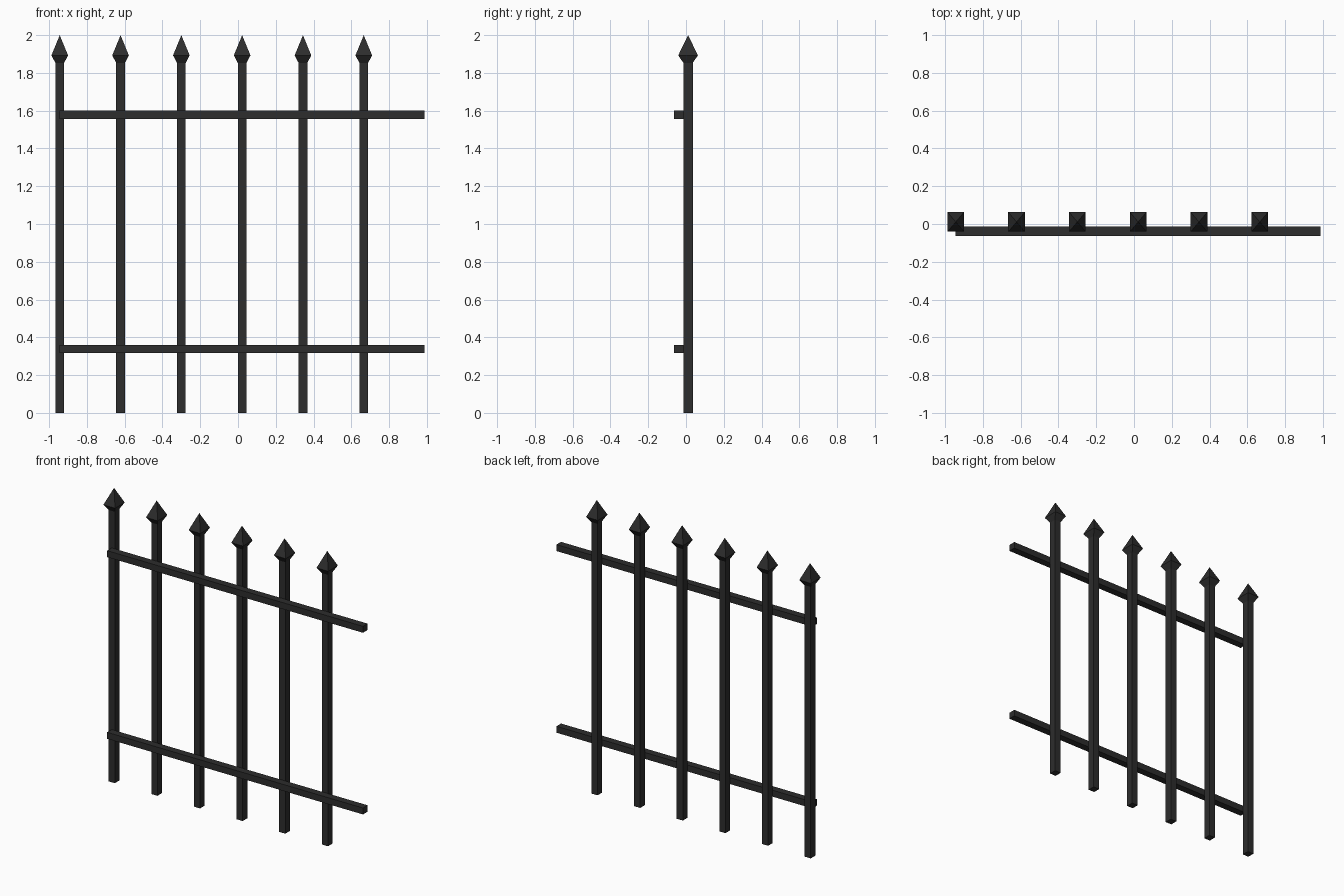
import bpy, bmesh

if "Cube" in bpy.data.objects:
    bpy.data.objects.remove(bpy.data.objects["Cube"])

# Single dark iron colour
iron = bpy.data.materials.new("dark_iron")
iron.diffuse_color = (0.026, 0.026, 0.026, 1)
iron.use_nodes = True
iron.node_tree.nodes["Principled BSDF"].inputs["Base Color"].default_value = iron.diffuse_color

SPACING, COUNT = 0.322, 6
X0, POST_Y = -0.944, 0.011
PW, PD = 0.023, 0.025      # picket half width / half depth
HW, HD = 0.044, 0.052      # spearhead half width / half depth


def finish(name, bm):
    bmesh.ops.recalc_face_normals(bm, faces=bm.faces)
    me = bpy.data.meshes.new(name)
    bm.to_mesh(me)
    bm.free()
    me.materials.append(iron)
    ob = bpy.data.objects.new(name, me)
    bpy.context.collection.objects.link(ob)
    return ob


def loft(name, x, y, sections, tip=None):
    """Stack rectangular sections (half x, half y, z), optionally ending in a point."""
    bm = bmesh.new()
    rings = [[bm.verts.new((x + sx * hx, y + sy * hy, z))
              for sx, sy in ((-1, -1), (1, -1), (1, 1), (-1, 1))]
             for hx, hy, z in sections]
    bm.faces.new(rings[0])
    for a, b in zip(rings, rings[1:]):
        for i in range(4):
            j = (i + 1) % 4
            bm.faces.new((a[i], a[j], b[j], b[i]))
    if tip is None:
        bm.faces.new(rings[-1])
    else:
        t = bm.verts.new((x, y, tip))
        for i in range(4):
            bm.faces.new((rings[-1][i], rings[-1][(i + 1) % 4], t))
    return finish(name, bm)


# Pickets, each running from the ground up into a pointed spearhead
for n in range(COUNT):
    loft(f"picket_{n + 1}", X0 + n * SPACING, POST_Y,
         [(PW, PD, 0), (PW, PD, 1.853), (HW, HD, 1.893)], tip=2.0)

# Two horizontal rails on the front of the pickets, overhanging on the right
rail_len = SPACING * COUNT
for name, z in (("lower_rail", 0.316), ("upper_rail", 1.556)):
    loft(name, X0 + rail_len / 2, -0.0385,
         [(rail_len / 2, 0.0245, z), (rail_len / 2, 0.0245, z + 0.044)])
